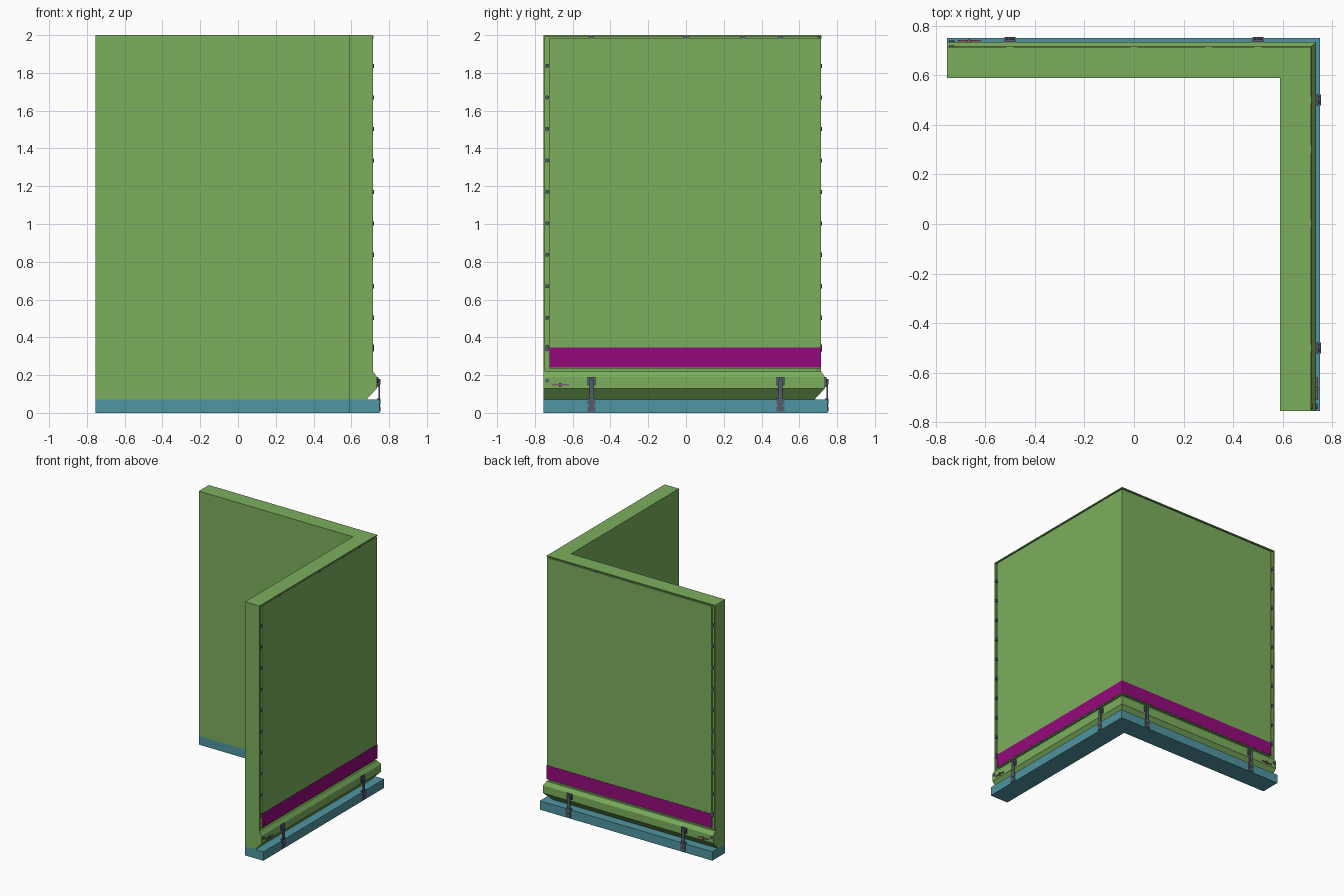
import bpy, bmesh, math
from mathutils import Matrix

if "Cube" in bpy.data.objects:
    bpy.data.objects.remove(bpy.data.objects["Cube"])

END = -0.755                      # free end of each wall leg
SWAP = Matrix(((0, 1, 0, 0), (1, 0, 0, 0), (0, 0, 1, 0), (0, 0, 0, 1)))


def material(name, rgb):
    m = bpy.data.materials.new(name)
    m.diffuse_color = (*rgb, 1)
    m.use_nodes = True
    m.node_tree.nodes["Principled BSDF"].inputs["Base Color"].default_value = m.diffuse_color
    return m


GREEN = material("green_paint", (0.20, 0.43, 0.11))
TEAL = material("teal_base", (0.08, 0.30, 0.36))
PURPLE = material("purple_stripe", (0.30, 0.003, 0.20))
SLATE = material("slate_metal", (0.09, 0.11, 0.15))
BROWN = material("brown_pin", (0.22, 0.10, 0.14))


def finish(name, bm, mat):
    """Mirror the leg across the corner diagonal, weld, and make the object."""
    copy = bmesh.ops.duplicate(bm, geom=bm.verts[:] + bm.edges[:] + bm.faces[:])["geom"]
    bmesh.ops.transform(bm, matrix=SWAP,
                        verts=[g for g in copy if isinstance(g, bmesh.types.BMVert)])
    bmesh.ops.remove_doubles(bm, verts=bm.verts, dist=1e-5)
    bmesh.ops.recalc_face_normals(bm, faces=bm.faces)
    me = bpy.data.meshes.new(name)
    bm.to_mesh(me)
    bm.free()
    me.materials.append(mat)
    ob = bpy.data.objects.new(name, me)
    bpy.context.collection.objects.link(ob)
    return ob


def mitred(name, section, mat, start=END):
    """Run an (x, z) section from the free end to the mitred corner."""
    bm = bmesh.new()
    a = [bm.verts.new((d, start, z)) for d, z in section]
    b = [bm.verts.new((d, d, z)) for d, z in section]
    bm.faces.new(a)
    for i in range(len(a)):
        j = (i + 1) % len(a)
        bm.faces.new((a[i], a[j], b[j], b[i]))
    return finish(name, bm, mat)


def rect(x0, x1, z0, z1):
    return [(x0, z0), (x1, z0), (x1, z1), (x0, z1)]


def add_box(bm, x, y, z):
    size = Matrix.Diagonal((x[1] - x[0], y[1] - y[0], z[1] - z[0], 1))
    mid = Matrix.Translation((sum(x) / 2, sum(y) / 2, sum(z) / 2))
    bmesh.ops.create_cube(bm, size=1, matrix=mid @ size)


def add_bolt(bm, x, y, z, r, depth):
    m = Matrix.Translation((x, y, z)) @ Matrix.Rotation(math.pi / 2, 4, 'Y')
    bmesh.ops.create_cone(bm, cap_ends=True, segments=8, radius1=r, radius2=r,
                          depth=depth, matrix=m)


# Base rail
mitred("base_rail", rect(0.59, 0.75, 0, 0.07), TEAL)

# Wall core with the bulging sill at its foot
mitred("wall_core", [(0.59, 0.07), (0.68, 0.07), (0.735, 0.13), (0.735, 0.19),
                     (0.715, 0.22), (0.70, 0.22), (0.70, 2.0), (0.59, 2.0)], GREEN)

# Outer panel, top lip and coloured stripe
mitred("outer_panel", rect(0.70, 0.714, 0.235, 1.984), GREEN, -0.722)
mitred("top_lip", rect(0.70, 0.715, 1.992, 2.0), GREEN)
mitred("stripe", rect(0.712, 0.716, 0.24, 0.347), PURPLE, -0.722)

# Upright lip on the free end
bm = bmesh.new()
add_box(bm, (0.70, 0.715), (END, -0.747), (0.22, 1.992))
finish("end_lip", bm, GREEN)

# Bolts in the end groove and along the top groove
bm = bmesh.new()
for i in range(11):
    add_bolt(bm, 0.71, -0.735, 0.17 + i * 0.1667 if i else 0.35, 0.011, 0.022)
add_bolt(bm, 0.735, -0.735, 0.17, 0.011, 0.012)
for y in (-0.5, 0.0, 0.3, 0.5):
    add_box(bm, (0.70, 0.717), (y - 0.014, y + 0.014), (1.982, 1.994))
finish("groove_bolts", bm, SLATE)

# Clamps tying the wall to the base
bm = bmesh.new()
for y in (-0.5, 0.5):
    add_box(bm, (0.728, 0.744), (y - 0.022, y + 0.022), (0.145, 0.19))
    add_box(bm, (0.744, 0.752), (y - 0.012, y + 0.012), (0.07, 0.175))
    add_box(bm, (0.735, 0.755), (y - 0.022, y + 0.022), (0.045, 0.075))
    add_box(bm, (0.74, 0.755), (y - 0.022, y + 0.022), (0.008, 0.035))
    add_box(bm, (0.74, 0.753), (y - 0.012, y + 0.012), (0.03, 0.05))
    add_bolt(bm, 0.748, y, 0.165, 0.014, 0.012)
finish("clamps", bm, SLATE)

# Locking pin near each free end
bm = bmesh.new()
add_box(bm, (0.732, 0.742), (-0.71, -0.62), (0.145, 0.152))
add_box(bm, (0.732, 0.744), (-0.672, -0.66), (0.138, 0.159))
finish("locking_pins", bm, BROWN)
